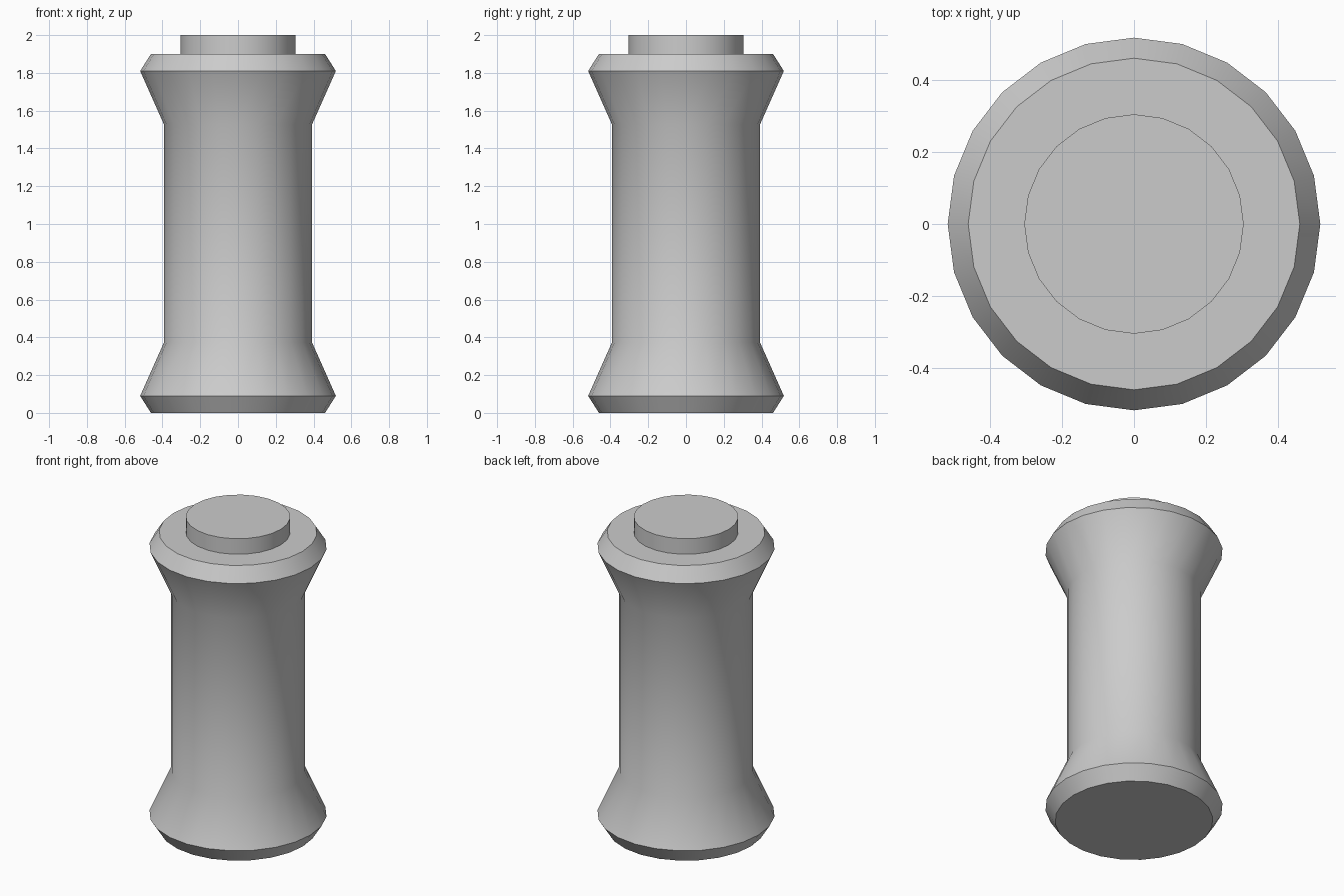
import bpy, bmesh, math

if "Cube" in bpy.data.objects:
    bpy.data.objects.remove(bpy.data.objects["Cube"])

SIDES = 24

def lathe(name, profile):
    """Closed solid of revolution from (radius, z) rings, capped at both ends."""
    bm = bmesh.new()
    rings = []
    for r, z in profile:
        rings.append([bm.verts.new((r * math.cos(2 * math.pi * i / SIDES),
                                    r * math.sin(2 * math.pi * i / SIDES), z))
                      for i in range(SIDES)])
    for low, high in zip(rings, rings[1:]):
        for i in range(SIDES):
            j = (i + 1) % SIDES
            bm.faces.new((low[i], low[j], high[j], high[i]))
    bm.faces.new(rings[0][::-1])
    bm.faces.new(rings[-1])
    mesh = bpy.data.meshes.new(name)
    bm.to_mesh(mesh)
    bm.free()
    obj = bpy.data.objects.new(name, mesh)
    bpy.context.collection.objects.link(obj)
    bpy.ops.object.select_all(action='DESELECT')
    obj.select_set(True)
    bpy.context.view_layer.objects.active = obj
    bpy.ops.object.shade_smooth_by_angle(angle=math.radians(30))
    return obj

# Shaft with matching flared, chamfered ends (lower half mirrored in height)
BODY_HEIGHT = 1.9
half = [(0.461, 0.0), (0.518, 0.09), (0.392, 0.373)]
lathe("body", half + [(r, BODY_HEIGHT - z) for r, z in reversed(half)])

# Round plug on top
lathe("top_plug", [(0.305, BODY_HEIGHT), (0.305, 2.0)])
